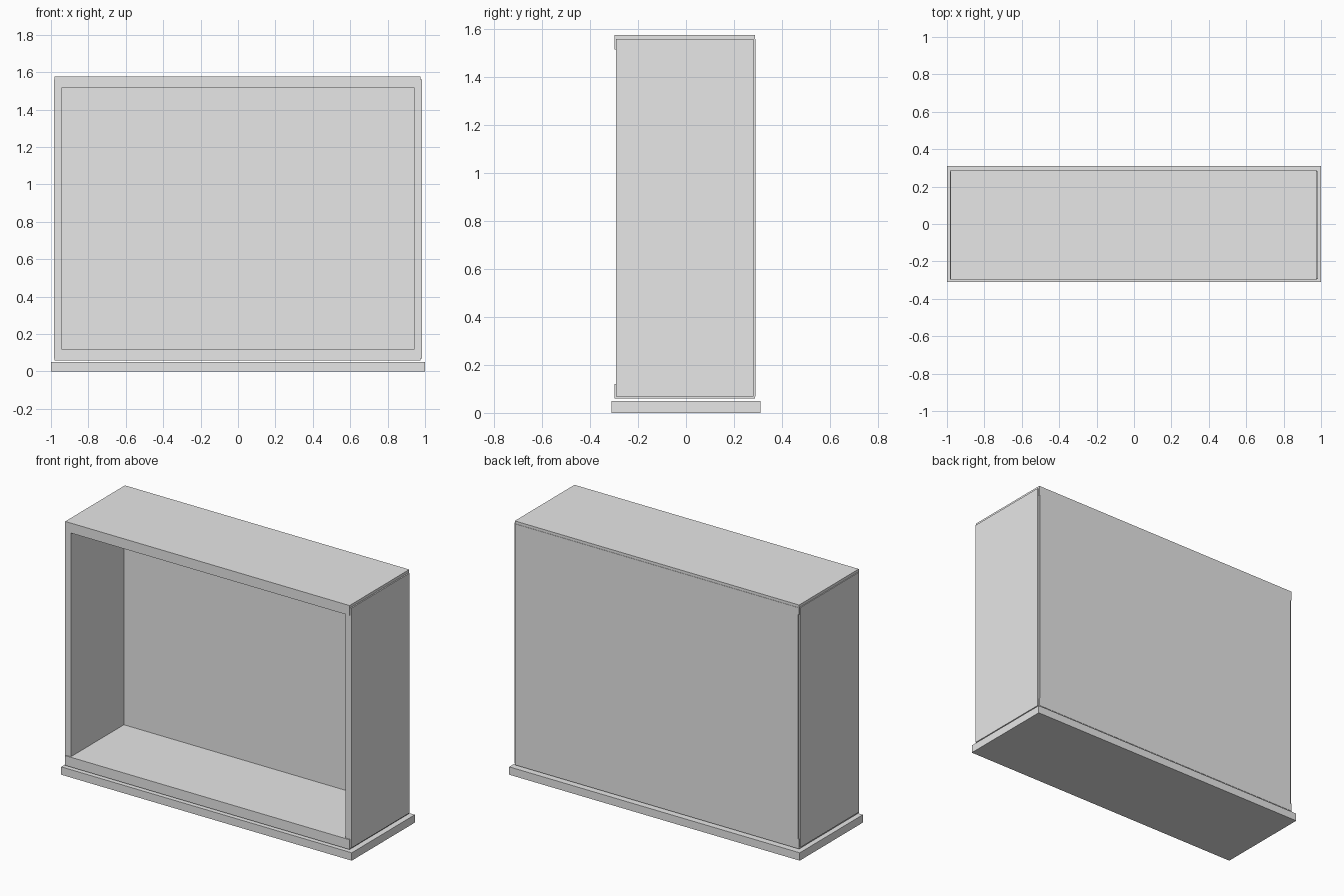
import bpy

old = bpy.data.objects.get("Cube")
if old:
    bpy.data.objects.remove(old, do_unlink=True)

# Single plain grey finish
grey = bpy.data.materials.new("plain_grey")
grey.use_nodes = True
COLOUR = (0.8, 0.8, 0.8, 1.0)
grey.diffuse_color = COLOUR
grey.node_tree.nodes["Principled BSDF"].inputs["Base Color"].default_value = COLOUR


def panel(name, x, y, z):
    """Flat board given by its (min, max) extent on each axis."""
    spans = (x, y, z)
    bpy.ops.mesh.primitive_cube_add(size=1, location=[(a + b) / 2 for a, b in spans])
    board = bpy.context.object
    board.name = board.data.name = name
    board.scale = [b - a for a, b in spans]
    bpy.ops.object.transform_apply(location=False, rotation=False, scale=True)
    board.data.materials.append(grey)
    return board


# Plinth, with a thin shadow gap under the cabinet
panel("base_plinth", (-1, 1), (-0.31, 0.31), (0, 0.049))

# Top and bottom boards stand slightly proud of the sides at the front
for name, low, high in (("bottom_panel", 0.059, 0.12), ("top_panel", 1.515, 1.577)):
    panel(name, (-0.98, 0.977), (-0.299, 0.288), (low, high))

# Side boards overlap the ends of the top and bottom boards
for name, side in (("left_panel", 1), ("right_panel", -1)):
    panel(name, sorted((side * 0.945, side * 0.985)), (-0.293, 0.281), (0.068, 1.56))

# Back board closes the rear
panel("back_panel", (-0.973, 0.973), (0.228, 0.29), (0.068, 1.56))
